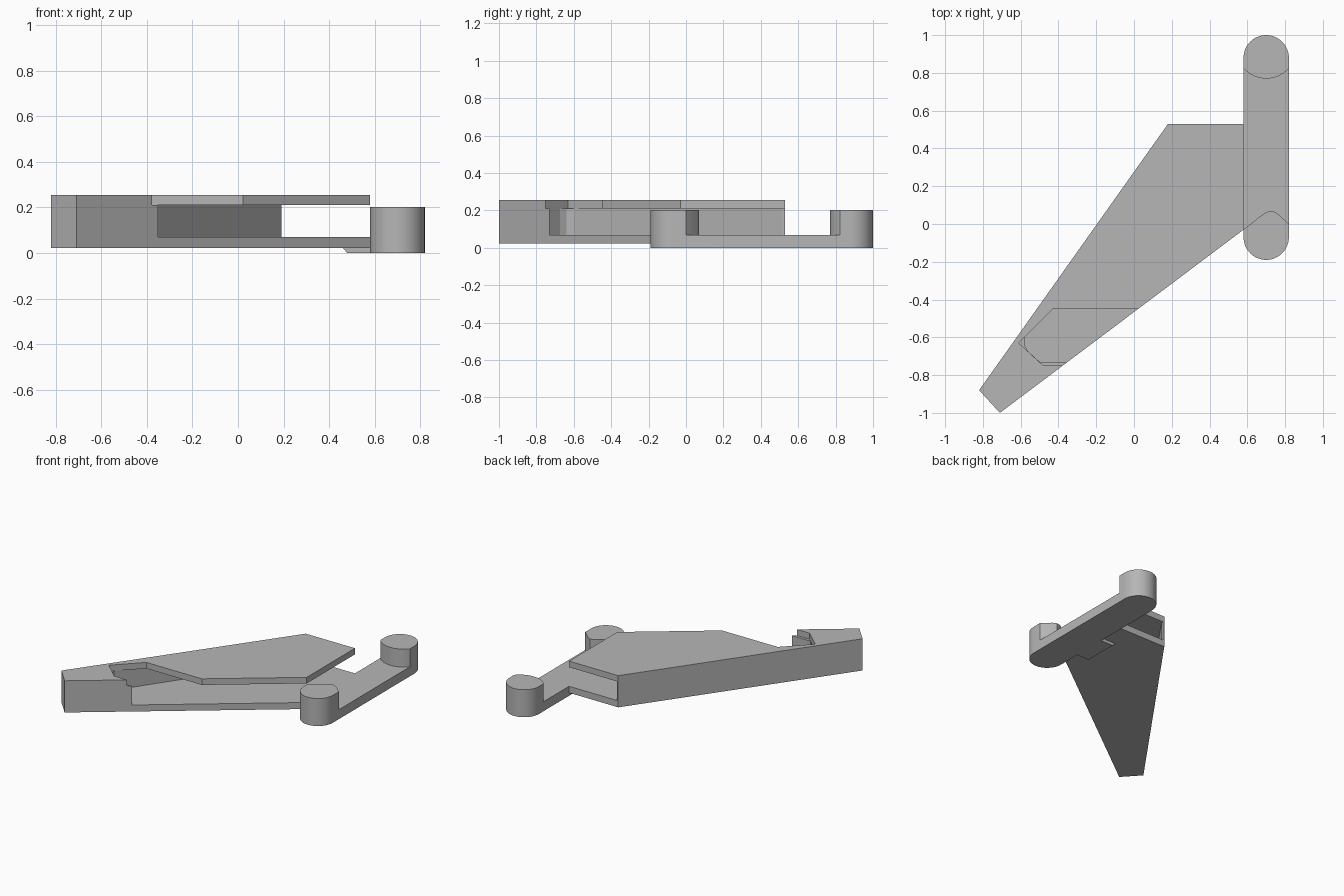
import bpy, bmesh, math

if "Cube" in bpy.data.objects:
    bpy.data.objects.remove(bpy.data.objects["Cube"])

grey = bpy.data.materials.new("plain grey")
grey.diffuse_color = (0.47, 0.47, 0.47, 1)
grey.use_nodes = True
grey.node_tree.nodes["Principled BSDF"].inputs["Base Color"].default_value = grey.diffuse_color


def prism(name, outline, z0, z1):
    """Extrude a plan outline (x, y) between two heights."""
    bm = bmesh.new()
    face = bm.faces.new([bm.verts.new((x, y, z0)) for x, y in outline])
    top = bmesh.ops.extrude_face_region(bm, geom=[face])["geom"]
    bmesh.ops.translate(bm, vec=(0, 0, z1 - z0),
                        verts=[v for v in top if isinstance(v, bmesh.types.BMVert)])
    bmesh.ops.recalc_face_normals(bm, faces=bm.faces)
    mesh = bpy.data.meshes.new(name)
    bm.to_mesh(mesh)
    bm.free()
    mesh.materials.append(grey)
    obj = bpy.data.objects.new(name, mesh)
    bpy.context.collection.objects.link(obj)
    return obj


def cut(obj, cutter):
    """Subtract a cutter and remove it."""
    mod = obj.modifiers.new("cut", "BOOLEAN")
    mod.operation, mod.solver, mod.object = "DIFFERENCE", "EXACT", cutter
    cutter.hide_render = True
    bpy.context.view_layer.objects.active = obj
    bpy.ops.object.modifier_apply(modifier=mod.name)
    bpy.data.objects.remove(cutter)


def arc(cx, cy, r, a0, a1, n=24):
    angles = [math.radians(a0 + (a1 - a0) * i / n) for i in range(n + 1)]
    return [(cx + r * math.cos(a), cy + r * math.sin(a)) for a in angles]


# Tapered arm, hollowed from the open side, with a notch in its top plate
arm = prism("arm", [(-0.82, -0.88), (-0.71, -1.0), (0.58, -0.03),
                    (0.58, 0.53), (0.18, 0.53)], 0.022, 0.255)
cut(arm, prism("cavity", [(-0.58, -0.60), (0.19, 0.515), (0.19, 0.7), (0.8, 0.7),
                          (0.8, -0.73), (-0.50, -0.73), (-0.56, -0.675),
                          (-0.58, -0.64)], 0.07, 0.21))
cut(arm, prism("notch", [(-0.48, -0.75), (-0.61, -0.63), (-0.43, -0.45),
                         (0.3, -0.45), (0.3, -0.75)], 0.21, 0.35))

# Rounded foot bar: low in the middle with a post left at each end
foot = prism("foot_bar", arc(0.70, 0.88, 0.12, 0, 180) + arc(0.70, -0.07, 0.12, 180, 360),
             0, 0.202)
gap = [(0.5, -0.09), (0.58, -0.03), (0.66, 0.035), (0.70, 0.063), (0.73, 0.07),
       (0.76, 0.055), (0.82, 0.0), (0.9, -0.07)]
gap += arc(0.70, 0.93, 0.16, -25, -155)
gap += [(0.5, 0.862)]
cut(foot, prism("foot_gap", gap, 0.07, 0.35))
bpy.ops.object.select_all(action="DESELECT")
foot.select_set(True)
bpy.context.view_layer.objects.active = foot
bpy.ops.object.shade_smooth_by_angle(angle=math.radians(30))

# Small bevelled tab under the arm, beside the foot
tab = prism("under_tab", [(0.46, 0.10), (0.58, 0.10), (0.58, 0.35), (0.46, 0.35)], 0, 0.022)
for v in tab.data.vertices:
    if v.co.x < 0.5 and v.co.z < 0.01:
        v.co.x += 0.02
